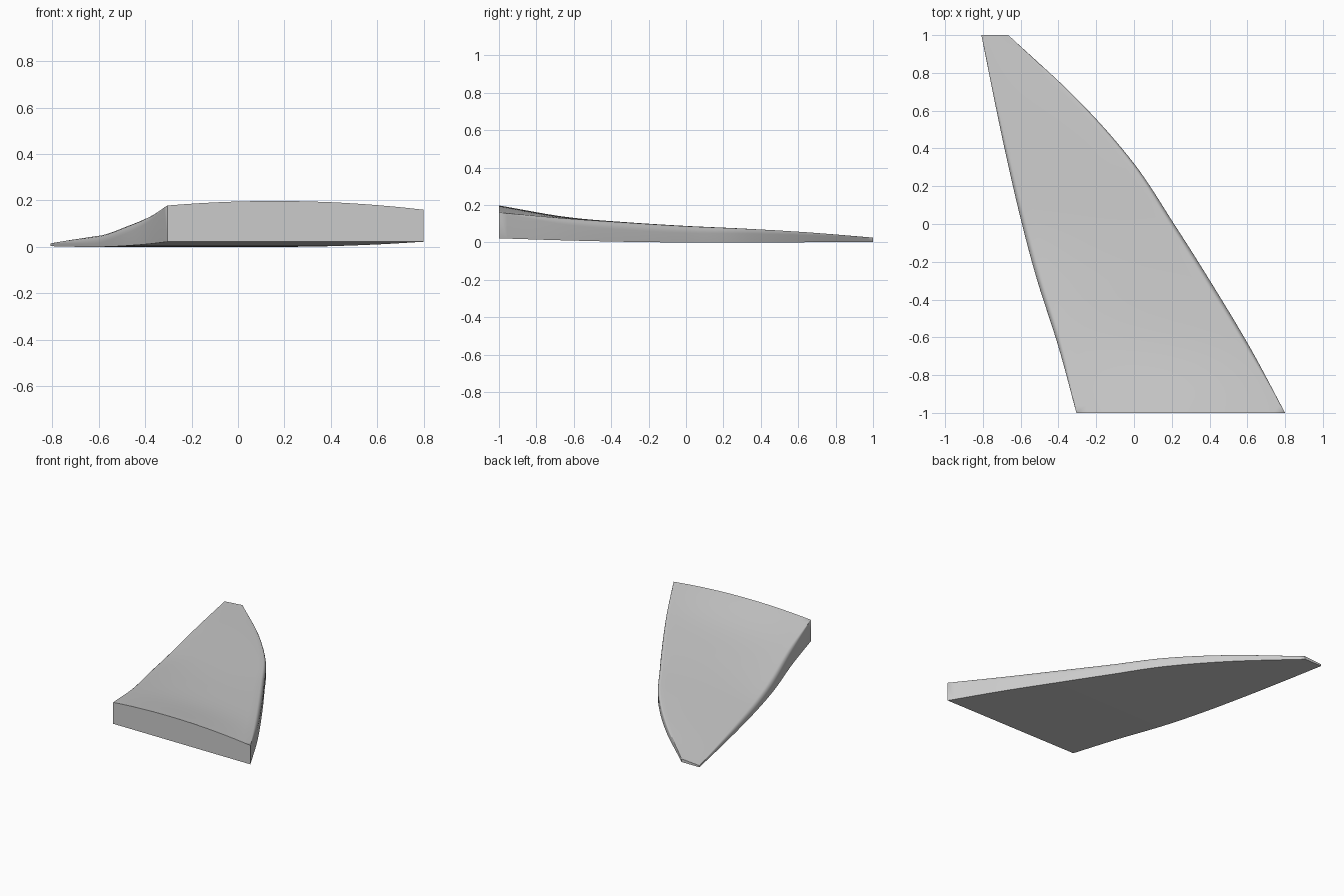
import bpy, bmesh, math

if "Cube" in bpy.data.objects:
    bpy.data.objects.remove(bpy.data.objects["Cube"])

# Stations: y, left x, right x, left top z, right top z, hump, bottom z, left inset, right inset
STATIONS = [
    (-1.00, -0.305, 0.800, 0.178, 0.160, 0.028, 0.022, 0.000, 0.000),
    (-0.65, -0.400, 0.612, 0.130, 0.129, 0.008, 0.011, 0.025, 0.025),
    (-0.30, -0.512, 0.402, 0.085, 0.105, 0.009, 0.003, 0.030, 0.030),
    (0.00, -0.593, 0.212, 0.055, 0.087, 0.012, 0.000, 0.028, 0.028),
    (0.32, -0.668, 0.000, 0.041, 0.073, 0.010, 0.000, 0.022, 0.020),
    (0.65, -0.738, -0.290, 0.029, 0.054, 0.006, 0.001, 0.012, 0.012),
    (1.00, -0.808, -0.665, 0.015, 0.026, 0.000, 0.003, 0.000, 0.000),
]
STEPS, ARC, TOP = 8, 5, 16


def spline(i, t):
    """Smooth interpolation of station i to i+1."""
    last = len(STATIONS) - 1
    b, c = STATIONS[i], STATIONS[i + 1]
    a = STATIONS[i - 1] if i else [2 * p - q for p, q in zip(b, c)]
    d = STATIONS[i + 2] if i + 2 <= last else [2 * q - p for p, q in zip(b, c)]
    return [0.5 * (2 * q + (r - p) * t + (2 * p - 5 * q + 4 * r - s) * t * t
                   + (3 * q - p - 3 * r + s) * t ** 3)
            for p, q, r, s in zip(a, b, c, d)]


def section(y, xl, xr, zl, zr, hump, zb, il, ir):
    """Closed outline: rounded left side, domed top, rounded right side."""
    il, ir = max(il, 0), max(ir, 0)

    def side(x, z, inset, sign):
        drop = min(inset * 1.3, (z - zb) * 0.75)
        pts = [(x, zb)]
        for k in range(ARC):
            a = math.pi / 2 * k / ARC
            pts.append((x + sign * inset * (1 - math.cos(a)), z - drop * (1 - math.sin(a))))
        return pts

    left = side(xl, zl, il, 1)
    right = side(xr, zr, ir, -1)
    top = []
    for k in range(TOP + 1):
        u = k / TOP
        top.append((xl + il + (xr - ir - xl - il) * u,
                    zl + (zr - zl) * u + 4 * hump * u * (1 - u)))
    return [(x, y, z) for x, z in left + top + right[::-1]]


# Loft the blade through the sections and cap both ends
rows = [section(*spline(i, s / STEPS)) for i in range(len(STATIONS) - 1) for s in range(STEPS)]
rows.append(section(*STATIONS[-1]))
bm = bmesh.new()
rings = [[bm.verts.new(p) for p in row] for row in rows]
n = len(rings[0])
for r0, r1 in zip(rings, rings[1:]):
    for k in range(n):
        bm.faces.new((r0[k], r0[(k + 1) % n], r1[(k + 1) % n], r1[k]))
bm.faces.new(rings[0])
bm.faces.new(rings[-1])
bmesh.ops.remove_doubles(bm, verts=bm.verts, dist=0.0002)
bmesh.ops.recalc_face_normals(bm, faces=bm.faces)

mesh = bpy.data.meshes.new("blade")
bm.to_mesh(mesh)
bm.free()
blade = bpy.data.objects.new("blade", mesh)
bpy.context.collection.objects.link(blade)

# Plain grey finish
grey = bpy.data.materials.new("light grey")
grey.diffuse_color = (0.6, 0.6, 0.6, 1)
grey.use_nodes = True
grey.node_tree.nodes["Principled BSDF"].inputs["Base Color"].default_value = grey.diffuse_color
mesh.materials.append(grey)

bpy.context.view_layer.objects.active = blade
blade.select_set(True)
bpy.ops.object.shade_smooth_by_angle(angle=math.radians(40))
